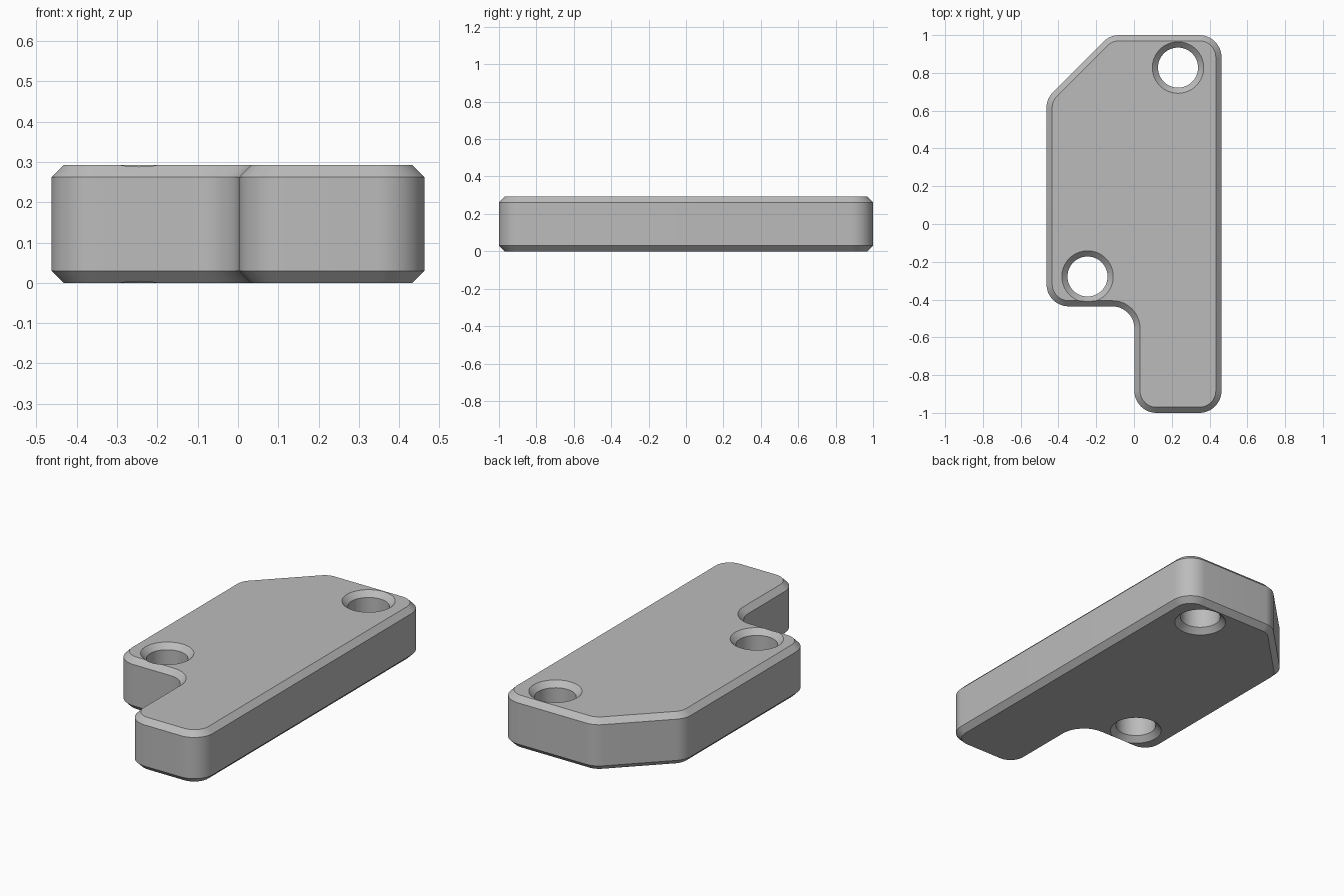
import bpy, bmesh, math
from mathutils import Vector

cube = bpy.data.objects.get("Cube")
if cube:
    bpy.data.objects.remove(cube, do_unlink=True)

HEIGHT, CHAMFER, FILLET = 0.292, 0.03, 0.117
# Plate corners, counter-clockwise
CORNERS = [(0.463, -1), (0.463, 1), (-0.127, 1), (-0.463, 0.664),
           (-0.463, -0.436), (0.002, -0.436), (0.002, -1)]
HOLES = [(0.233, 0.828), (-0.246, -0.278)]
HOLE_RADIUS = 0.106

grey = bpy.data.materials.new("grey")
grey.use_nodes = True
grey.diffuse_color = (0.5, 0.5, 0.5, 1)
grey.node_tree.nodes["Principled BSDF"].inputs["Base Color"].default_value = (0.5, 0.5, 0.5, 1)


def outline(inset, steps=12):
    """Rounded plate outline, moved inward by inset."""
    points = []
    for i, corner in enumerate(CORNERS):
        p = Vector(corner)
        d_in = (p - Vector(CORNERS[i - 1])).normalized()
        d_out = (Vector(CORNERS[(i + 1) % len(CORNERS)]) - p).normalized()
        turn = math.atan2(d_in.x * d_out.y - d_in.y * d_out.x, d_in.dot(d_out))
        side = 1 if turn > 0 else -1
        start = p - d_in * FILLET * math.tan(abs(turn) / 2)
        centre = start + Vector((-d_in.y, d_in.x)) * FILLET * side
        angle = math.atan2(start.y - centre.y, start.x - centre.x)
        radius = FILLET - inset * side
        for k in range(steps + 1):
            a = angle + turn * k / steps
            points.append((centre.x + radius * math.cos(a), centre.y + radius * math.sin(a)))
    return points


def circle(x, y, radius, steps=64):
    angles = [math.tau * k / steps for k in range(steps)]
    return [(x + radius * math.cos(a), y + radius * math.sin(a)) for a in angles]


def loft(name, layers):
    """Closed solid through (outline, z) layers, from bottom to top."""
    bm = bmesh.new()
    rings = [[bm.verts.new((x, y, z)) for x, y in pts] for pts, z in layers]
    for low, high in zip(rings, rings[1:]):
        for i in range(len(low)):
            j = (i + 1) % len(low)
            bm.faces.new((low[i], low[j], high[j], high[i]))
    bm.faces.new(rings[0][::-1])
    bm.faces.new(rings[-1])
    mesh = bpy.data.meshes.new(name)
    bm.to_mesh(mesh)
    bm.free()
    mesh.materials.append(grey)
    obj = bpy.data.objects.new(name, mesh)
    bpy.context.collection.objects.link(obj)
    return obj


# Plate with chamfered rims
plate = loft("mounting_plate", [
    (outline(CHAMFER), 0), (outline(0), CHAMFER),
    (outline(0), HEIGHT - CHAMFER), (outline(CHAMFER), HEIGHT)])
bpy.context.view_layer.objects.active = plate
plate.select_set(True)

# Countersunk through holes
EXTRA = 0.02
for x, y in HOLES:
    wide = circle(x, y, HOLE_RADIUS + CHAMFER + EXTRA)
    narrow = circle(x, y, HOLE_RADIUS)
    cutter = loft("hole_cutter", [
        (wide, -EXTRA), (narrow, CHAMFER),
        (narrow, HEIGHT - CHAMFER), (wide, HEIGHT + EXTRA)])
    cutter.hide_render = True
    cut = plate.modifiers.new("hole", 'BOOLEAN')
    cut.operation = 'DIFFERENCE'
    cut.solver = 'EXACT'
    cut.object = cutter
    bpy.ops.object.modifier_apply(modifier=cut.name)
    bpy.data.objects.remove(cutter, do_unlink=True)

bpy.ops.object.shade_smooth_by_angle(angle=math.radians(25))
